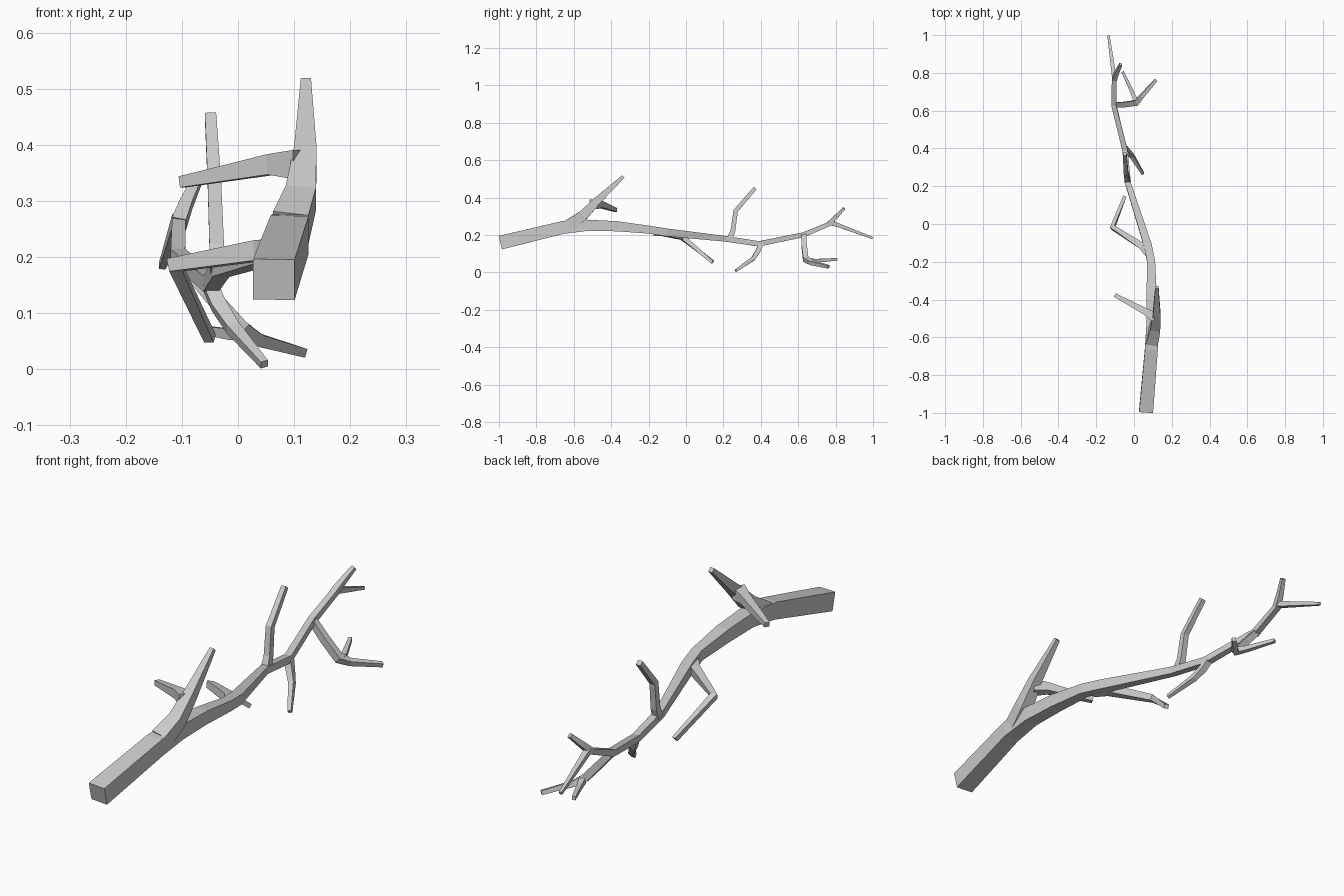
import bpy, bmesh
from mathutils import Vector

X, Y, Z = Vector((1, 0, 0)), Vector((0, 1, 0)), Vector((0, 0, 1))


def limb(name, pts, ref):
    """Square tapered sweep along (x, y, z, half width) points."""
    bm = bmesh.new()
    co = [Vector(p[:3]) for p in pts]
    rings = []
    for i, c in enumerate(co):
        d = Vector()
        if i > 0:
            d += (c - co[i - 1]).normalized()
        if i < len(co) - 1:
            d += (co[i + 1] - c).normalized()
        d.normalize()
        side = (ref - d * ref.dot(d)).normalized()
        up = d.cross(side)
        r = pts[i][3]
        rings.append([bm.verts.new(c + side * r * a + up * r * b)
                      for a, b in ((1, 1), (-1, 1), (-1, -1), (1, -1))])
    for lo, hi in zip(rings, rings[1:]):
        for k in range(4):
            n = (k + 1) % 4
            bm.faces.new((lo[k], lo[n], hi[n], hi[k]))
    bm.faces.new(rings[0][::-1])
    bm.faces.new(rings[-1])
    bmesh.ops.recalc_face_normals(bm, faces=bm.faces)
    me = bpy.data.meshes.new(name)
    bm.to_mesh(me)
    bm.free()
    ob = bpy.data.objects.new(name, me)
    bpy.context.collection.objects.link(ob)


# Main stem, ending in the drooping tip
limb("main_stem", [
    (.064, -.99, .16, .037), (.092, -.66, .240, .034), (.096, -.53, .252, .030),
    (.093, -.37, .247, .027), (.091, -.2, .229, .021), (.072, -.11, .215, .021),
    (-.03, .21, .180, .015), (-.048, .39, .153, .014), (-.107, .63, .202, .013),
    (-.105, .78, .265, .012), (-.135, .997, .184, .006)], X)

# Upright fork near the thick end, with its side twig
limb("upper_fork", [
    (.094, -.625, .252, .032), (.112, -.55, .305, .027),
    (.120, -.475, .383, .020), (.121, -.335, .513, .009)], X)
limb("upper_side_twig", [
    (.112, -.495, .365, .026), (.06, -.463, .365, .018), (-.1, -.377, .334, .010)], Z)

# Bent twig on the left
limb("left_twig", [
    (.078, -.16, .214, .019), (.04, -.115, .212, .018),
    (-.113, -.018, .186, .013), (-.05, .143, .055, .009)], Z)

# Rising twig and falling twig mid-way
limb("rising_twig", [
    (-.035, .232, .178, .015), (-.038, .25, .22, .013),
    (-.042, .266, .33, .012), (-.049, .37, .451, .010)], X)
limb("falling_twig", [
    (-.05, .40, .15, .013), (-.035, .385, .115, .013),
    (-.01, .36, .075, .011), (.047, .266, .009, .007)], X)

# Hanging branch with two tips
limb("hanging_branch", [
    (-.107, .63, .20, .013), (-.055, .632, .14, .014),
    (.005, .64, .072, .015), (.035, .67, .053, .011), (.116, .762, .030, .008)], Y)
limb("hanging_side_tip", [
    (.012, .645, .066, .013), (-.006, .69, .062, .010), (-.06, .806, .070, .007)], Z)

# Raised end tip
limb("raised_end_tip", [
    (-.105, .765, .26, .013), (-.092, .80, .295, .011), (-.070, .845, .343, .008)], X)
